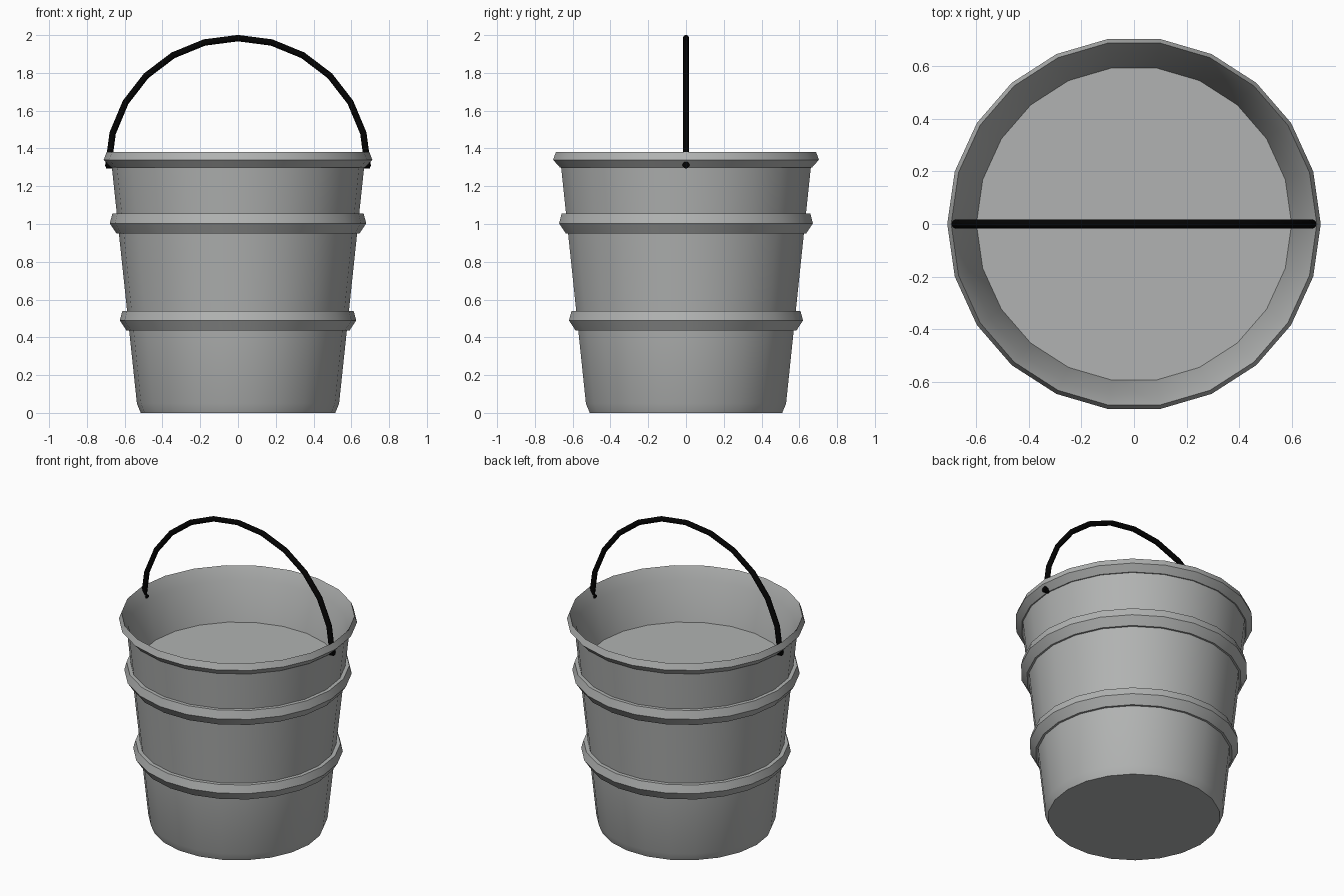
import bpy, bmesh, math
from mathutils import Vector

cube = bpy.data.objects.get("Cube")
if cube:
    bpy.data.objects.remove(cube)


def material(name, color):
    mat = bpy.data.materials.new(name)
    mat.use_nodes = True
    mat.diffuse_color = color
    mat.node_tree.nodes["Principled BSDF"].inputs["Base Color"].default_value = color
    return mat


GREY = material("metal grey", (0.44, 0.45, 0.445, 1))
BLACK = material("handle black", (0.001, 0.001, 0.001, 1))


def finish(name, bm, mat, angle=30):
    bmesh.ops.recalc_face_normals(bm, faces=bm.faces)
    mesh = bpy.data.meshes.new(name)
    bm.to_mesh(mesh)
    bm.free()
    mesh.materials.append(mat)
    obj = bpy.data.objects.new(name, mesh)
    bpy.context.collection.objects.link(obj)
    bpy.ops.object.select_all(action='DESELECT')
    bpy.context.view_layer.objects.active = obj
    obj.select_set(True)
    bpy.ops.object.shade_smooth_by_angle(angle=math.radians(angle))
    return obj


def loft(bm, rings):
    """Bridge vertex rings and cap both ends."""
    rings = [[bm.verts.new(p) for p in ring] for ring in rings]
    for a, b in zip(rings, rings[1:]):
        for i in range(len(a)):
            j = (i + 1) % len(a)
            bm.faces.new((a[i], a[j], b[j], b[i]))
    bm.faces.new(rings[0])
    bm.faces.new(rings[-1])


def circle(radius, z, sides):
    steps = [math.tau * i / sides for i in range(sides)]
    return [Vector((radius * math.cos(t), radius * math.sin(t), z)) for t in steps]


# Bucket: tapered wall with two raised bands, a flared rim and a raised floor
def wall(z):
    return 0.53 + 0.106 * z


profile = [(0.515, 0), (wall(0.05), 0.05)]
for low, mid, top, reach in ((0.435, 0.49, 0.54, 0.626), (0.95, 1.003, 1.055, 0.679)):
    profile += [(wall(low), low), (reach - 0.036, low), (reach, mid),
                (reach - 0.014, top), (wall(top), top)]
profile += [(wall(1.3), 1.3), (0.675, 1.3), (0.711, 1.34), (0.696, 1.38),
            (0.656, 1.3), (0.60, 1.05)]

bm = bmesh.new()
loft(bm, [circle(r, z, 22) for r, z in profile])
finish("bucket", bm, GREY)

# Handle: half hoop of twelve straight segments
PIVOT, HALF_SPAN, RISE, WIRE = 1.305, 0.687, 0.679, 0.017
rings = []
for k in range(13):
    t = math.pi * k / 12
    out = Vector((math.cos(t), 0, math.sin(t)))
    centre = Vector((HALF_SPAN * out.x, 0, PIVOT + RISE * out.z))
    rings.append([centre + out * p.x + Vector((0, p.y, 0)) for p in circle(WIRE, 0, 8)])
bm = bmesh.new()
loft(bm, rings)
finish("handle", bm, BLACK, 50)

# Pivot pins under the rim
for side, name in ((1, "left_pin"), (-1, "right_pin")):
    bm = bmesh.new()
    loft(bm, [[Vector((side * x, p.x, PIVOT + 0.007 + p.y)) for p in circle(0.019, 0, 8)]
              for x in (0.66, 0.70)])
    finish(name, bm, BLACK, 50)
